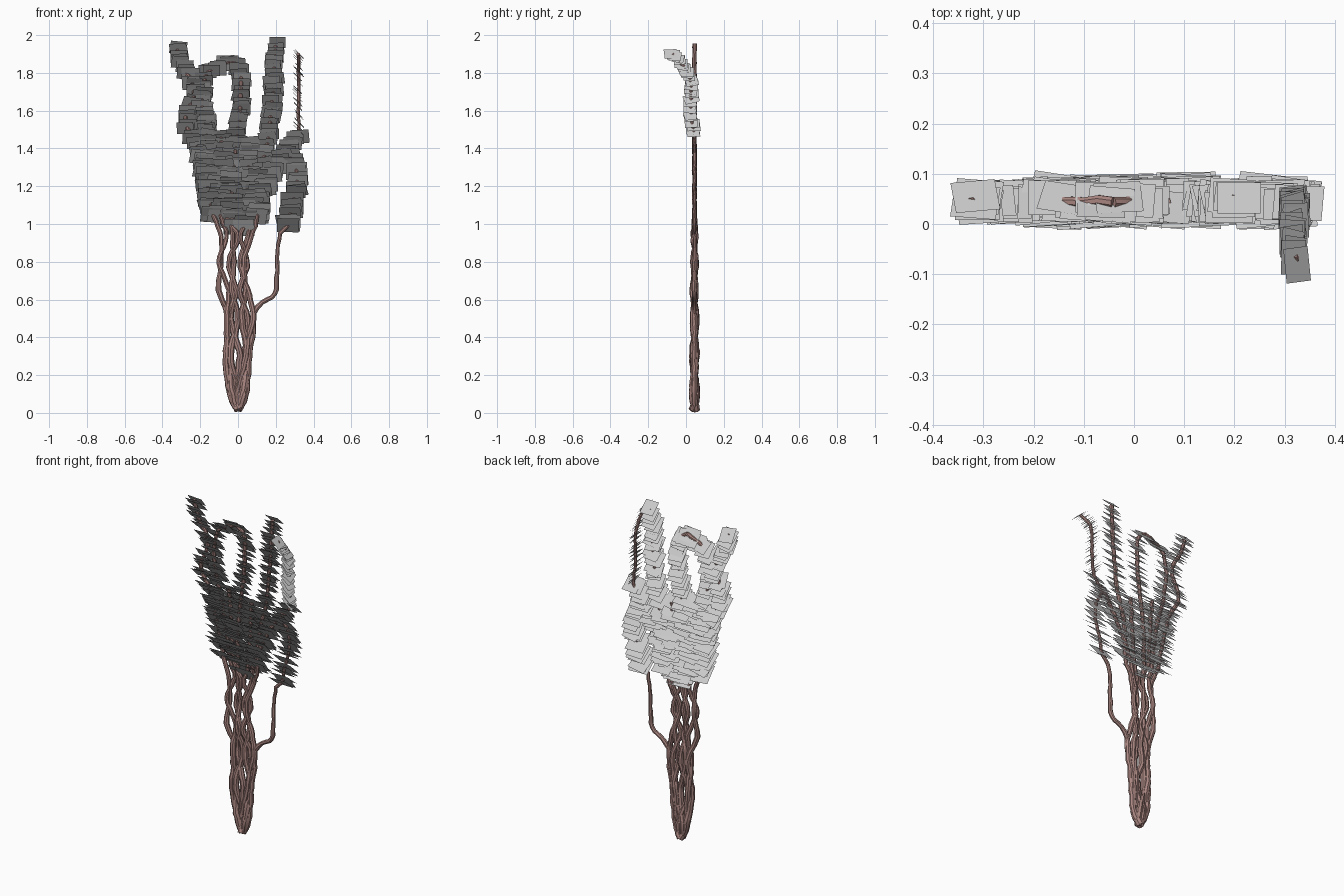
import bpy, bmesh, random
from mathutils import Vector, Matrix

if "Cube" in bpy.data.objects:
    bpy.data.objects.remove(bpy.data.objects["Cube"])

random.seed(7)
DEPTH = 0.045

bark = bpy.data.materials.new("bark")
bark.diffuse_color = (0.40, 0.24, 0.22, 1)
bark.use_nodes = True
bark.node_tree.nodes["Principled BSDF"].inputs["Base Color"].default_value = bark.diffuse_color


def path3(points):
    """(x, z) or (x, y, z) points to vectors"""
    return [Vector((p[0], DEPTH, p[1])) if len(p) == 2 else Vector(p) for p in points]


def smooth_path(points, spacing):
    """Catmull-Rom resampling"""
    p = [2 * points[0] - points[1]] + points + [2 * points[-1] - points[-2]]
    out = []
    for i in range(1, len(p) - 2):
        a, b, c, d = p[i - 1:i + 3]
        n = max(1, round((c - b).length / spacing))
        for k in range(n):
            t = k / n
            out.append(0.5 * (2 * b + (c - a) * t + (2 * a - 5 * b + 4 * c - d) * t * t
                              + (3 * b - a - 3 * c + d) * t ** 3))
    return out + [points[-1]]


def vine(name, points, r0, r1):
    pts = smooth_path(points, 0.03)
    cu = bpy.data.curves.new(name, 'CURVE')
    cu.dimensions = '3D'
    cu.bevel_depth = 1.0
    cu.bevel_resolution = 2
    cu.use_fill_caps = True
    sp = cu.splines.new('POLY')
    sp.points.add(len(pts) - 1)
    for i, p in enumerate(pts):
        wob = Vector((random.uniform(-1, 1), random.uniform(-1, 1), 0)) * 0.003
        sp.points[i].co = (*(p + wob), 1)
        f = min(1, p.z / 1.1)
        sp.points[i].radius = (r0 + (r1 - r0) * f) * random.uniform(0.9, 1.1)
    cu.materials.append(bark)
    ob = bpy.data.objects.new(name, cu)
    bpy.context.collection.objects.link(ob)
    bpy.ops.object.select_all(action='DESELECT')
    ob.select_set(True)
    bpy.context.view_layer.objects.active = ob
    bpy.ops.object.convert(target='MESH')
    bpy.ops.object.shade_smooth_by_angle()


def leaves(name, paths, u, v, s0, s1, spacing, jitter):
    """Overlapping square leaf cards along paths, s0 at z=1 to s1 at z=1.5"""
    bm = bmesh.new()
    axis = Vector(u).cross(Vector(v)).normalized()
    for points in paths:
        for p in smooth_path(path3(points), spacing):
            f = max(0, min(1, (p.z - 1) / 0.5))
            s = (s0 + (s1 - s0) * f) * random.uniform(0.9, 1.08) / 2
            turn = Matrix.Rotation(random.gauss(0, 0.09), 3, axis)
            tip = Matrix.Rotation(random.gauss(0, 0.07), 3, 'X')
            a = tip @ turn @ Vector(u).normalized() * s
            b = tip @ turn @ Vector(v).normalized() * s
            c = p + Vector([random.uniform(-jitter, jitter) for _ in range(3)])
            bm.faces.new([bm.verts.new(c + q) for q in (-a - b, a - b, a + b, b - a)])
    me = bpy.data.meshes.new(name)
    bm.to_mesh(me)
    bm.free()
    bpy.context.collection.objects.link(bpy.data.objects.new(name, me))


# finger and palm branches, (x, z) in the hand plane
first = [(-0.13, 1.05), (-0.16, 1.2), (-0.21, 1.4), (-0.28, 1.55), (-0.23, 1.7),
         (-0.30, 1.85), (-0.325, 1.94)]
second = [(-0.09, 1.05), (-0.12, 1.3), (-0.17, 1.5), (-0.19, 1.7), (-0.15, 1.81), (-0.04, 1.865)]
third = [(-0.03, 0.99), (-0.03, 1.25), (0.0, 1.5), (0.015, 1.7), (0.01, 1.82), (-0.04, 1.865)]
fourth = [(0.10, 1.03), (0.11, 1.25), (0.16, 1.45), (0.185, 1.7), (0.20, 1.955)]
side = [(0.08, 1.08), (0.15, 1.22), (0.21, 1.33), (0.28, 1.42)]
thumb = [(0.265, 0.99), (0.285, 1.1), (0.315, 1.22), (0.30, 1.32), (0.27, 1.38), (0.32, 1.47)]
fillers = [[(-0.06, 1.04), (-0.08, 1.3), (-0.09, 1.46)],
           [(0.03, 0.985), (0.05, 1.2), (0.06, 1.42)],
           [(-0.16, 1.3), (-0.17, 1.55)]]
little = [(0.325, 0.04, 1.49), (0.32, 0.025, 1.6), (0.32, 0.025, 1.75),
          (0.32, -0.01, 1.83), (0.32, -0.075, 1.90)]

# leaf cards
leaves("hand_leaves", [first, second, third, fourth, side, thumb] + fillers,
       (1, 0, 0), (0, 1, -1), 0.122, 0.09, 0.02, 0.012)
leaves("little_finger_leaves", [little], (0, 1, 0), (-1, 0, 1), 0.08, 0.066, 0.013, 0.007)

# braided stems, each running up into a branch of the hand
Z = [0.015, 0.1, 0.3, 0.5, 0.65, 0.8, 0.93]
strands = [
    ("vine_first", [0, -0.04, -0.065, -0.05, -0.10, -0.09, -0.09], first),
    ("vine_second", [0, -0.03, -0.05, -0.06, -0.05, -0.10, -0.06], second),
    ("vine_third", [0, 0.01, -0.04, 0.0, -0.03, -0.02, -0.03], third),
    ("vine_fourth", [0, 0.025, 0.05, 0.02, 0.04, 0.03, 0.07], fourth),
    ("vine_palm_left", [0, -0.02, 0.01, -0.04, -0.01, -0.05, 0.0], fillers[0]),
    ("vine_side", [0, 0.03, 0.03, 0.08, 0.05, 0.01, 0.05], side),
    ("vine_palm_right", [0, -0.01, 0.04, 0.05, 0.01, 0.05, 0.01], fillers[1]),
]
for i, (name, xs, branch) in enumerate(strands):
    stem = [Vector((x, DEPTH + (0.008 if (i + k) % 2 else -0.008), z))
            for k, (x, z) in enumerate(zip(xs, Z))]
    vine(name, stem + path3(branch), 0.021, 0.011)

# outer stem that carries the thumb and little finger
outer = path3([(0, 0.015), (0.04, 0.1), (0.06, 0.3), (0.08, 0.45), (0.085, 0.53), (0.13, 0.585),
               (0.195, 0.63), (0.207, 0.72), (0.21, 0.85), (0.225, 0.95)])
vine("vine_thumb", outer + path3(thumb + little[1:]), 0.019, 0.009)
